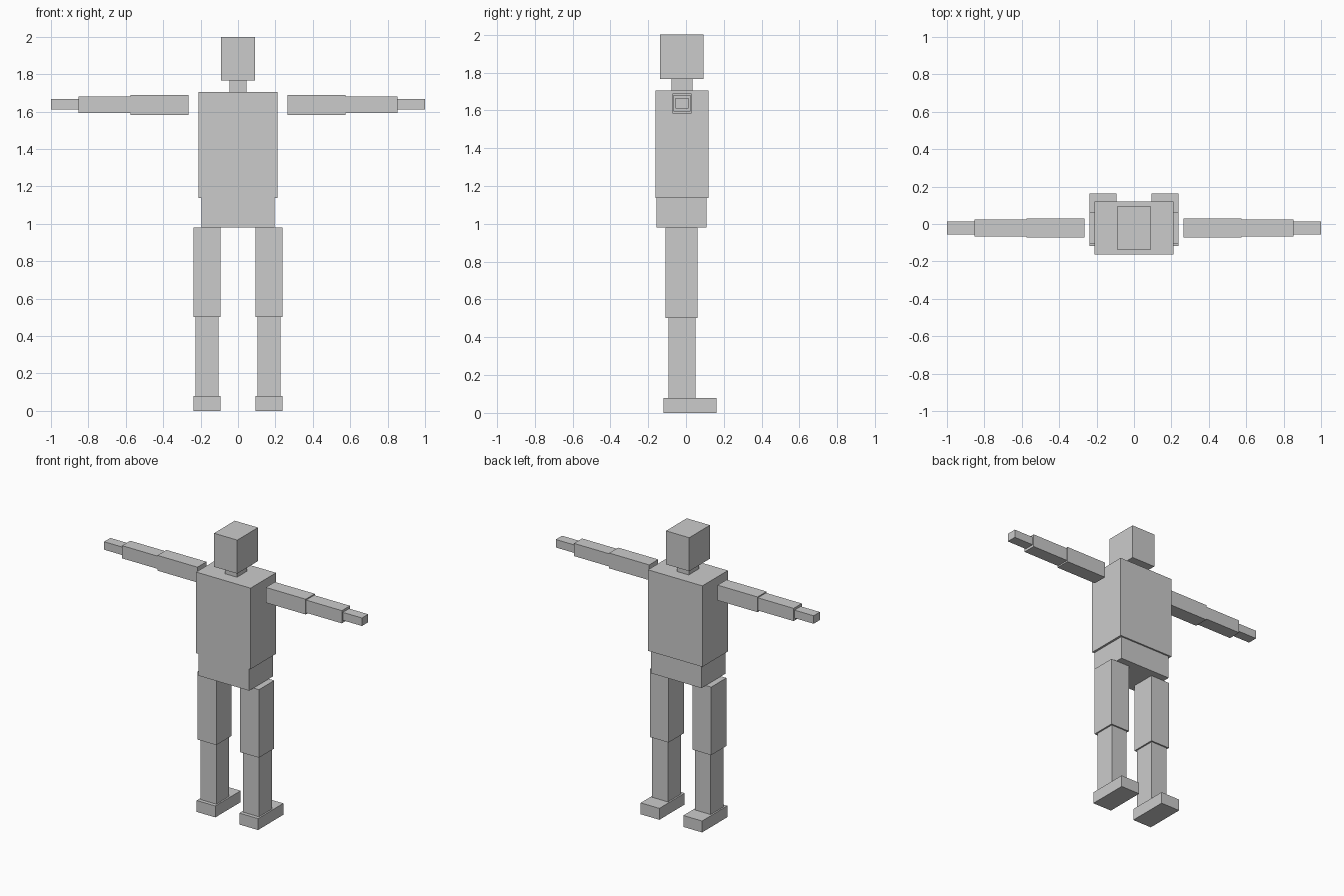
import bpy


def box(name, x, y, z):
    """Axis-aligned box from (min, max) ranges."""
    lo, hi = zip(x, y, z)
    bpy.ops.mesh.primitive_cube_add(
        size=1, location=[(a + b) / 2 for a, b in zip(lo, hi)])
    ob = bpy.context.object
    ob.name = name
    ob.scale = [b - a for a, b in zip(lo, hi)]
    bpy.ops.object.transform_apply(location=False, rotation=False, scale=True)
    return ob


# Central body parts
box("head", (-0.09, 0.09), (-0.137, 0.093), (1.765, 2.0))
box("neck", (-0.046, 0.046), (-0.077, 0.035), (1.705, 1.765))
box("torso", (-0.211, 0.211), (-0.162, 0.12), (1.137, 1.705))
box("pelvis", (-0.196, 0.196), (-0.156, 0.109), (0.98, 1.137))

# Limb parts, given for +x and repeated on -x
limbs = {
    "upper_arm": ((0.265, 0.575), (-0.071, 0.029), (1.583, 1.69)),
    "forearm": ((0.575, 0.852), (-0.066, 0.024), (1.593, 1.682)),
    "hand": ((0.852, 1.0), (-0.055, 0.014), (1.61, 1.666)),
    "thigh": ((0.093, 0.238), (-0.108, 0.061), (0.503, 0.98)),
    "shin": ((0.104, 0.227), (-0.092, 0.051), (0.08, 0.503)),
    "foot": ((0.093, 0.238), (-0.118, 0.162), (0.0, 0.08)),
}
for part, (x, y, z) in limbs.items():
    box(part + "_left", x, y, z)
    box(part + "_right", (-x[1], -x[0]), y, z)
